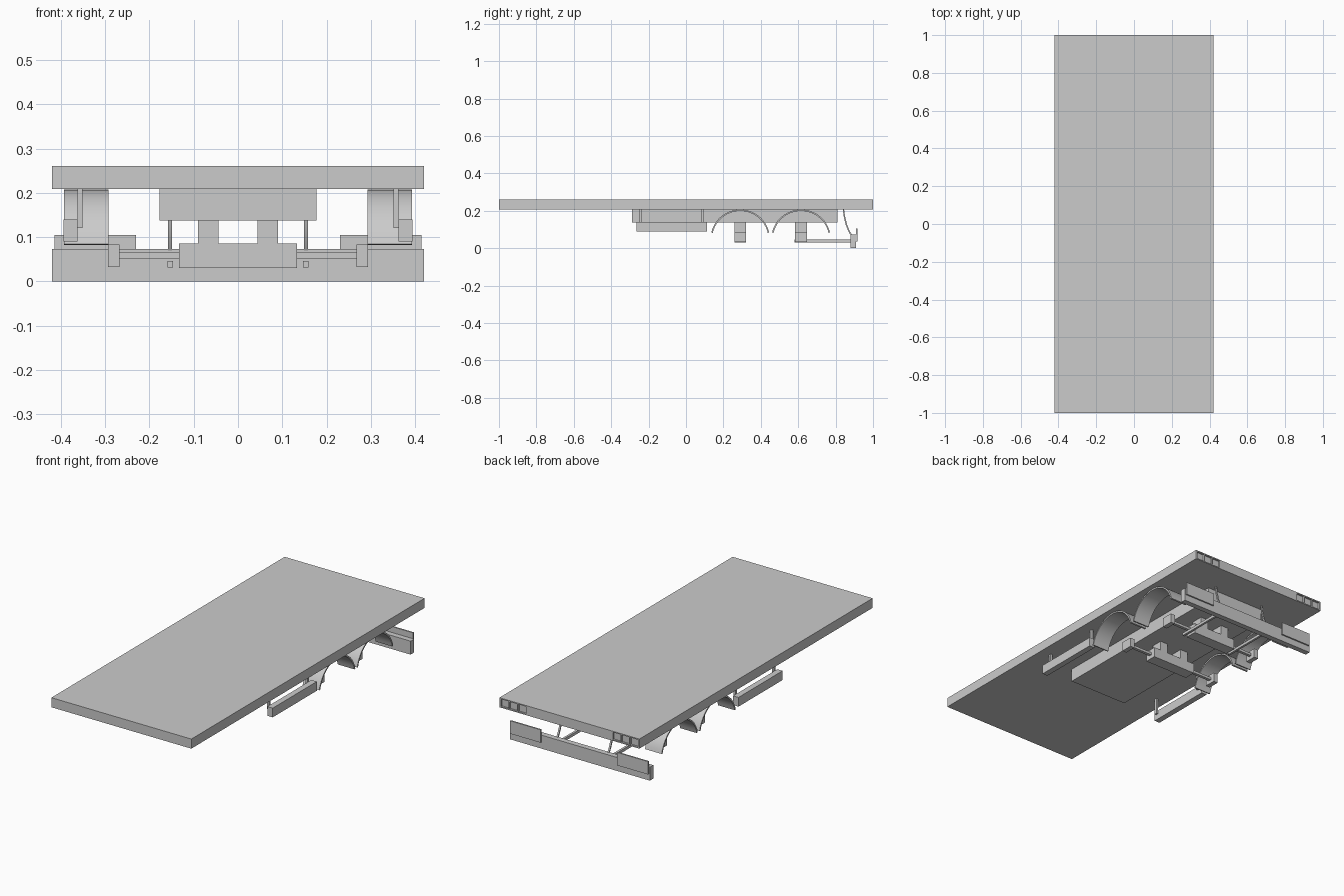
import bpy, bmesh, math

if "Cube" in bpy.data.objects:
    bpy.data.objects.remove(bpy.data.objects["Cube"])


def make(name, bm):
    bmesh.ops.recalc_face_normals(bm, faces=bm.faces)
    me = bpy.data.meshes.new(name)
    bm.to_mesh(me)
    bm.free()
    ob = bpy.data.objects.new(name, me)
    bpy.context.collection.objects.link(ob)
    return ob


def box(name, x, y, z):
    bm = bmesh.new()
    bmesh.ops.create_cube(bm, size=1)
    for v in bm.verts:
        for i, r in enumerate((x, y, z)):
            v.co[i] = r[0] if v.co[i] < 0 else r[1]
    return make(name, bm)


def pair(name, x, y, z):
    box(name + "_right", x, y, z)
    box(name + "_left", (-x[1], -x[0]), y, z)


def strip(name, outer, inner, x0, x1):
    """Extrude a curved band, given as two (y, z) lines, along x."""
    bm = bmesh.new()
    rows = [[bm.verts.new((x, *p)) for p in line]
            for x, line in ((x0, outer), (x1, outer), (x1, inner), (x0, inner))]
    for k in range(4):
        a, b = rows[k], rows[(k + 1) % 4]
        for i in range(len(outer) - 1):
            bm.faces.new((a[i], a[i + 1], b[i + 1], b[i]))
    for i in (0, -1):
        bm.faces.new([r[i] for r in rows])
    ob = make(name, bm)
    bpy.context.view_layer.objects.active = ob
    ob.select_set(True)
    bpy.ops.object.shade_smooth_by_angle()
    ob.select_set(False)
    return ob


# deck with three tail lamp recesses in each rear corner
deck = box("deck", (-0.42, 0.42), (-1, 1), (0.208, 0.26))
for s in (-1, 1):
    for i in range(3):
        c = s * (0.388 - 0.052 * i)
        cut = box("lamp_cutter", (c - 0.023, c + 0.023), (0.99, 1.05), (0.214, 0.254))
        mod = deck.modifiers.new("lamp_recess", "BOOLEAN")
        mod.operation, mod.object, mod.solver = "DIFFERENCE", cut, "EXACT"
        bpy.context.view_layer.objects.active = deck
        bpy.ops.object.modifier_apply(modifier=mod.name)
        bpy.data.objects.remove(cut)

# chassis box
box("chassis", (-0.177, 0.177), (-0.29, 0.81), (0.137, 0.208))

for n, y in (("front", 0.29), ("rear", 0.615)):
    # axle beam, pedestals, stub shafts and hubs
    wide = (y - 0.032, y + 0.032)
    box(n + "_axle_beam", (-0.133, 0.133), wide, (0.03, 0.085))
    pair(n + "_axle_pedestal", (0.044, 0.09), wide, (0.085, 0.137))
    pair(n + "_axle_shaft", (0.133, 0.268), (y - 0.008, y + 0.008), (0.051, 0.065))
    pair(n + "_axle_hub", (0.268, 0.294), wide, (0.032, 0.083))
    # arched fenders
    R, cz = 0.159, 0.048
    angs = [math.radians(13 + 154 * i / 24) for i in range(25)]
    outer, inner = [[(y + r * math.cos(a), cz + r * math.sin(a)) for a in angs]
                    for r in (R, R - 0.008)]
    strip(n + "_fender_right", outer, inner, 0.293, 0.393)
    strip(n + "_fender_left", outer, inner, -0.393, -0.293)

# side guards on two hangers each
pair("side_guard", (0.362, 0.394), (-0.265, 0.113), (0.09, 0.14))
for n, y in (("front", -0.245), ("rear", 0.086)):
    pair(n + "_guard_hanger", (0.351, 0.362), (y - 0.007, y + 0.007), (0.12, 0.208))

# rear bumper, reflector plates, push rods and curved struts
box("rear_bumper", (-0.42, 0.42), (0.88, 0.91), (0, 0.073))
pair("reflector_plate", (0.23, 0.414), (0.91, 0.918), (0.035, 0.105))
pair("bumper_rod", (0.147, 0.159), (0.58, 0.88), (0.031, 0.046))
curve = [(0.838, 0.209), (0.843, 0.17), (0.854, 0.125), (0.868, 0.09), (0.884, 0.063)]
back = [(p + 0.007, q + 0.003 * (i > 0)) for i, (p, q) in enumerate(curve)]
strip("bumper_strut_right", curve, back, 0.149, 0.158)
strip("bumper_strut_left", curve, back, -0.158, -0.149)
